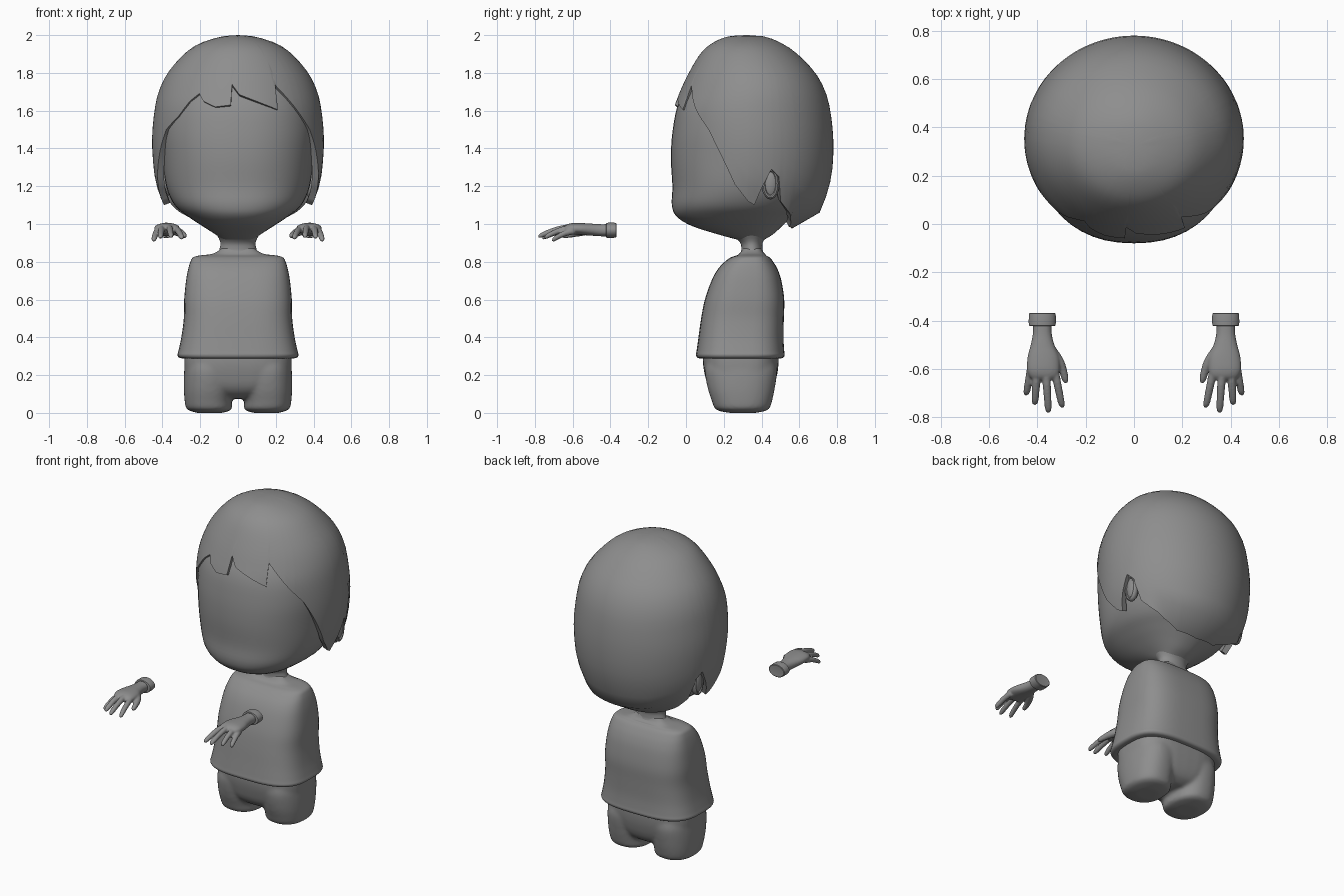
import bpy, bmesh
from math import sin, cos, pi, radians
from mathutils import Matrix

if "Cube" in bpy.data.objects:
    bpy.data.objects.remove(bpy.data.objects["Cube"])

grey = bpy.data.materials.new("dark_grey")
grey.diffuse_color = (.27, .27, .27, 1)
grey.use_nodes = True
grey.node_tree.nodes["Principled BSDF"].inputs["Base Color"].default_value = grey.diffuse_color


def spline(rows, steps=4):
    """Catmull-Rom resampling of rows of numbers."""
    out = []
    for i in range(len(rows) - 1):
        p0, p1, p2, p3 = (rows[max(0, min(len(rows) - 1, i + d))] for d in (-1, 0, 1, 2))
        for k in range(steps):
            t = k / steps
            out.append([b + .5 * t * (c - a + t * (2*a - 5*b + 4*c - d + t * (3*(b - c) + d - a)))
                        for a, b, c, d in zip(p0, p1, p2, p3)])
    return out + [list(rows[-1])]


def power(v, e):
    return (abs(v) ** (2 / e)) * (1 if v >= 0 else -1)


def loft(bm, rows, n=40, e=2.0, axis='z', steps=4):
    """Closed loft; each row is (position, centre x, half width, low, high)."""
    rings = []
    for w, cx, rx, lo, hi in spline(rows, steps):
        ring = []
        for j in range(n):
            a = 2 * pi * j / n
            u = cx + rx * power(sin(a), e)
            v = (lo + hi) / 2 - (hi - lo) / 2 * power(cos(a), e)
            ring.append(bm.verts.new((u, v, w) if axis == 'z' else (u, w, v)))
        rings.append(ring)
    for r, s in zip(rings, rings[1:]):
        for j in range(n):
            bm.faces.new((r[j], r[(j + 1) % n], s[(j + 1) % n], s[j]))
    bm.faces.new(rings[0])
    bm.faces.new(rings[-1])


def make(name, bm, angle=40, voxel=0, thickness=0):
    if not thickness:
        bmesh.ops.recalc_face_normals(bm, faces=bm.faces)
    me = bpy.data.meshes.new(name)
    bm.to_mesh(me)
    bm.free()
    me.materials.append(grey)
    ob = bpy.data.objects.new(name, me)
    bpy.context.collection.objects.link(ob)
    bpy.ops.object.select_all(action='DESELECT')
    ob.select_set(True)
    bpy.context.view_layer.objects.active = ob
    if thickness:
        m = ob.modifiers.new("thickness", 'SOLIDIFY')
        m.thickness, m.offset = thickness, -1
        bpy.ops.object.modifier_apply(modifier=m.name)
    if voxel:
        m = ob.modifiers.new("merge", 'REMESH')
        m.mode, m.voxel_size, m.use_smooth_shade = 'VOXEL', voxel, True
        m = ob.modifiers.new("soften", 'SMOOTH')
        m.factor, m.iterations = .5, 6
    else:
        bpy.ops.object.shade_smooth_by_angle(angle=radians(angle))
    return ob


# head
bm = bmesh.new()
loft(bm, [(.915, 0, .08, .28, .41), (.945, 0, .12, .17, .46), (.99, 0, .19, .03, .51),
          (1.04, 0, .265, -.05, .56), (1.1, 0, .335, -.075, .62), (1.2, 0, .38, -.072, .69),
          (1.35, 0, .40, -.08, .73), (1.5, 0, .41, -.07, .735), (1.65, 0, .39, -.035, .71),
          (1.8, 0, .32, .06, .63), (1.9, 0, .2, .17, .5), (1.94, 0, .05, .28, .38)], n=48, e=2.25)
make("head", bm)

# hair cap: outer profile (z, half width, front y, back y) cut off at a ragged hem
outer = spline([(2.0, 0, .325, .325), (1.992, .09, .22, .42), (1.955, .205, .135, .51),
                (1.9, .285, .075, .59), (1.8, .372, .015, .685), (1.7, .42, -.032, .738),
                (1.6, .442, -.068, .764), (1.45, .455, -.075, .78), (1.3, .447, -.075, .776),
                (1.2, .43, -.07, .758), (1.1, .392, -.04, .725), (1.05, .352, .01, .695),
                (.97, .25, .1, .55)], 5)
# hem (degrees from the front, height)
side = [(57, 1.5), (66, 1.38), (78, 1.21), (88, 1.12), (93, 1.10), (98, 1.19), (104, 1.29),
        (110, 1.25), (114, 1.12), (122, 1.065), (132, 1.025), (150, .985)]
fringe = [(-45, 1.57), (-36, 1.65), (-29, 1.69), (-25, 1.65), (-16, 1.62), (-5, 1.63),
          (-4.5, 1.74), (1, 1.685), (28.5, 1.605), (29, 1.735), (43, 1.62), (50, 1.56)]
hem = [(-180, .975)] + [(-a, z) for a, z in reversed(side)] + fringe + side + [(180, .975)]


def lookup(table, x, sign=1):
    for a, b in zip(table, table[1:]):
        if sign * x <= sign * b[0]:
            t = (x - a[0]) / (b[0] - a[0])
            return [p + (q - p) * t for p, q in zip(a, b)]
    return table[-1]


angles = sorted(set([a for a, z in hem[1:]] + [a for a in range(-177, 180, 3)]))
bm = bmesh.new()
apex = bm.verts.new((0, .325, 2))
levels, cols = 20, []
for a in angles:
    h = lookup(hem, a)[1]
    col = []
    for k in range(1, levels + 1):
        z, rx, f, b = lookup(outer, 2 - (2 - h) * (k / levels) ** 1.7, -1)
        t = radians(a)
        col.append(bm.verts.new((rx * sin(t), (f + b) / 2 - (b - f) / 2 * cos(t), z)))
    cols.append(col)
for c, d in zip(cols, cols[1:] + cols[:1]):
    bm.faces.new((apex, c[0], d[0]))
    for k in range(levels - 1):
        bm.faces.new((c[k], c[k + 1], d[k + 1], d[k]))
make("hair", bm, 50, thickness=.035)

# ears: rim and sunken middle
for s, tag in ((1, "right"), (-1, "left")):
    bm = bmesh.new()
    bmesh.ops.create_uvsphere(bm, u_segments=20, v_segments=12, radius=1,
                              matrix=Matrix.Translation((s * .385, .447, 1.215))
                              @ Matrix.Diagonal((.03, .042, .078, 1)))
    n, q = 24, 10
    rim = [[bm.verts.new((s * (.393 + .018 * sin(2 * pi * j / q)),
                          .447 + (.035 + .013 * cos(2 * pi * j / q)) * cos(2 * pi * i / n),
                          1.215 + (.072 + .013 * cos(2 * pi * j / q)) * sin(2 * pi * i / n)))
            for j in range(q)] for i in range(n)]
    for i in range(n):
        for j in range(q):
            r, p = rim[i], rim[(i + 1) % n]
            bm.faces.new((r[j], p[j], p[(j + 1) % q], r[(j + 1) % q]))
    make("ear_" + tag, bm)

# neck
bm = bmesh.new()
loft(bm, [(.8, 0, .13, .27, .43), (.845, 0, .108, .287, .412), (.87, 0, .097, .293, .405),
          (.91, 0, .095, .28, .41), (.97, 0, .13, .2, .46)], n=32)
make("neck", bm)

# shirt with a flared hem
bm = bmesh.new()
loft(bm, [(.288, 0, .26, .1, .48), (.29, 0, .305, .065, .51), (.305, 0, .32, .053, .522),
          (.33, 0, .315, .056, .52), (.4, 0, .3, .066, .516), (.5, 0, .287, .08, .518),
          (.6, 0, .285, .1, .52), (.7, 0, .275, .135, .505), (.76, 0, .264, .168, .485),
          (.8, 0, .252, .205, .462), (.823, 0, .238, .237, .443), (.833, 0, .205, .265, .425),
          (.84, 0, .145, .278, .42), (.853, 0, .112, .29, .408), (.87, 0, .09, .3, .4)],
     n=48, e=3.1)
make("shirt", bm, 60)

# shorts: hips merged with two short legs
bm = bmesh.new()
loft(bm, [(.075, 0, .06, .2, .4), (.1, 0, .14, .15, .44), (.14, 0, .24, .118, .465),
          (.2, 0, .278, .1, .482), (.26, 0, .285, .09, .49), (.32, 0, .283, .09, .49)], e=3)
for s in (1, -1):
    loft(bm, [(-.001, s * .15, .06, .24, .36), (.009, s * .15, .1, .18, .415),
              (.024, s * .153, .121, .152, .442), (.06, s * .157, .125, .138, .455),
              (.13, s * .155, .132, .115, .47), (.22, s * .15, .135, .1, .482),
              (.28, s * .145, .13, .11, .47)], e=2.3)
make("shorts", bm, voxel=.011)

# hands: palm, fingers (base x, base y, tip x, tip y, sag) and thumb, plus cuffs
fingers = [(.425, -.59, .447, -.71, .955), (.402, -.61, .411, -.75, .97),
           (.365, -.61, .354, -.783, .975), (.33, -.6, .297, -.762, .967)]
for s, tag in ((1, "right"), (-1, "left")):
    bm = bmesh.new()
    loft(bm, [(-.39, s * .38, .04, .935, 1.0), (-.45, s * .38, .039, .935, .999),
              (-.5, s * .379, .049, .938, 1.002), (-.55, s * .376, .065, .942, 1.005),
              (-.6, s * .376, .068, .946, 1.005), (-.63, s * .374, .06, .95, .998),
              (-.645, s * .374, .045, .96, .985)], n=24, e=2.2, axis='y')
    for bx, by, tx, ty, z in fingers:
        rows = []
        for f, r in ((0, .018), (.35, .017), (.65, .016), (.88, .0145), (.97, .01), (1, .004)):
            c = z + .008 - .05 * f ** 1.6
            rows.append((by + (ty - by) * f, s * (bx + (tx - bx) * f), r, c - r, c + r))
        loft(bm, rows, n=14, axis='y', steps=2)
    loft(bm, [(-.5, s * .35, .018, .945, .985), (-.56, s * .318, .026, .935, .98),
              (-.61, s * .294, .018, .928, .964), (-.645, s * .285, .014, .924, .952),
              (-.66, s * .283, .005, .932, .942)], n=14, axis='y', steps=3)
    make("hand_" + tag, bm, voxel=.005)
    bm = bmesh.new()
    loft(bm, [(-.422, s * .38, .045, .937, .998), (-.42, s * .38, .055, .927, 1.006),
              (-.395, s * .38, .056, .927, 1.007), (-.371, s * .38, .055, .928, 1.006),
              (-.369, s * .38, .048, .934, 1.0)], n=28, axis='y', steps=2)
    make("cuff_" + tag, bm)
